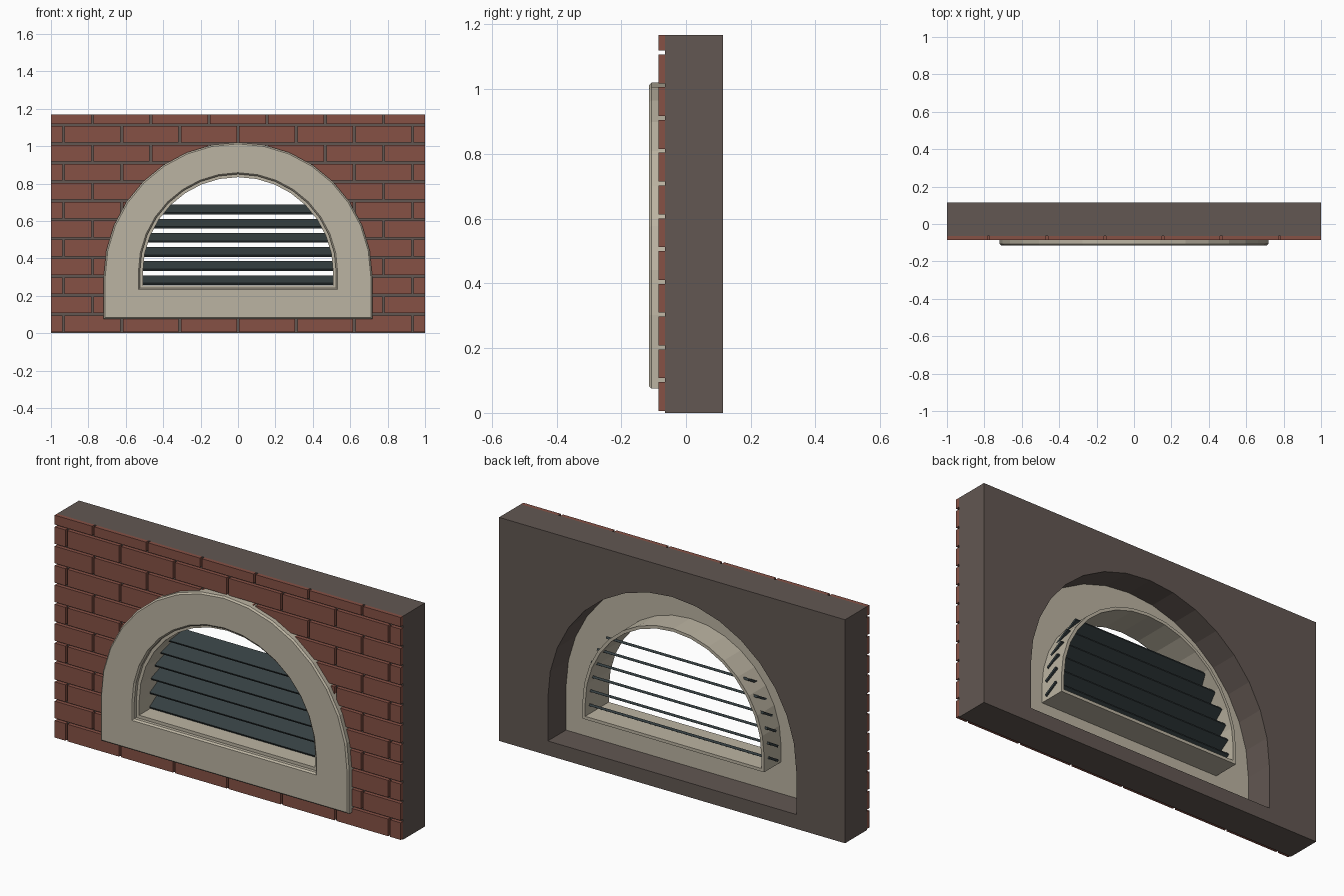
import bpy, bmesh, math
from mathutils import Matrix, Vector

cube = bpy.data.objects.get("Cube")
if cube:
    bpy.data.objects.remove(cube, do_unlink=True)


def material(name, rgb):
    m = bpy.data.materials.new(name)
    m.use_nodes = True
    m.diffuse_color = (*rgb, 1)
    m.node_tree.nodes["Principled BSDF"].inputs["Base Color"].default_value = (*rgb, 1)
    return m


BRICK = material("red_brick", (0.24, 0.083, 0.06))
STONE = material("pale_stone", (0.50, 0.455, 0.36))
MORTAR = material("grey_brown_mortar", (0.122, 0.096, 0.084))
SLAT = material("dark_slate_metal", (0.036, 0.05, 0.053))


def finish(bm, name, mat):
    bmesh.ops.recalc_face_normals(bm, faces=bm.faces)
    mesh = bpy.data.meshes.new(name)
    bm.to_mesh(mesh)
    bm.free()
    mesh.materials.append(mat)
    ob = bpy.data.objects.new(name, mesh)
    bpy.context.collection.objects.link(ob)
    return ob


def add_box(bm, lo, hi):
    lo, hi = Vector(lo), Vector(hi)
    mat = Matrix.Translation((lo + hi) / 2) @ Matrix.Diagonal((*(hi - lo), 1))
    bmesh.ops.create_cube(bm, size=1, matrix=mat)


# Arch outline: straight sill and jambs under a half circle
SEGMENTS = 16
OUTER = (0.718, 0.075, 0.302)   # radius, sill height, springing height
INNER = (0.525, 0.24, 0.325)


def arch(shape, y, grow=0.0):
    radius, sill, spring = shape
    r = radius + grow
    pts = [(-r, y, sill - grow), (r, y, sill - grow)]
    for i in range(SEGMENTS + 1):
        a = math.pi * i / SEGMENTS
        pts.append((r * math.cos(a), y, spring + r * math.sin(a)))
    return pts


def arch_ring(name, loops, mat):
    """Bridge a closed cycle of arch outlines into a hollow frame."""
    bm = bmesh.new()
    rings = [[bm.verts.new(p) for p in loop] for loop in loops]
    for k, a in enumerate(rings):
        b = rings[(k + 1) % len(rings)]
        for i in range(len(a)):
            j = (i + 1) % len(a)
            bm.faces.new((a[i], a[j], b[j], b[i]))
    return finish(bm, name, mat)


def cut(ob, cutter):
    mod = ob.modifiers.new("opening", 'BOOLEAN')
    mod.operation = 'DIFFERENCE'
    mod.solver = 'EXACT'
    mod.object = cutter
    bpy.context.view_layer.objects.active = ob
    bpy.ops.object.modifier_apply(modifier=mod.name)


# Wall core
FRONT, BACK, TOP = -0.065, 0.115, 1.168
bm = bmesh.new()
add_box(bm, (-1, FRONT, 0), (1, BACK, TOP))
wall = finish(bm, "wall_core", MORTAR)

# Brick courses, alternate rows shifted by half a brick
PITCH, COURSE, GAP = 0.311, 0.1012, 0.012
bm = bmesh.new()
for row in range(12):
    z0 = row * COURSE + GAP / 2
    z1 = min(z0 + COURSE - GAP, TOP)
    shift = PITCH / 2 if row % 2 else 0
    for col in range(-5, 5):
        x0 = max(col * PITCH + shift + GAP / 2, -1)
        x1 = min((col + 1) * PITCH + shift - GAP / 2, 1)
        if x1 - x0 > 0.005:
            add_box(bm, (x0, FRONT - 0.02, z0), (x1, FRONT, z1))
bricks = finish(bm, "brick_facing", BRICK)

# Arched opening through wall and bricks
bm = bmesh.new()
face = bm.faces.new([bm.verts.new(p) for p in arch(OUTER, -0.3)])
ext = bmesh.ops.extrude_face_region(bm, geom=[face])
bmesh.ops.translate(bm, vec=(0, 0.6, 0),
                    verts=[v for v in ext["geom"] if isinstance(v, bmesh.types.BMVert)])
cutter = finish(bm, "opening_cutter", MORTAR)
cutter.hide_render = True
for ob in (wall, bricks):
    cut(ob, cutter)
bpy.data.objects.remove(cutter, do_unlink=True)

# Stone surround with chamfered front edges
F, B, C = -0.115, -0.035, 0.008
arch_ring("stone_surround", [
    arch(OUTER, B), arch(OUTER, F + C), arch(OUTER, F, -C),
    arch(INNER, F, C), arch(INNER, F + C), arch(INNER, B)], STONE)

# Thin inner frame reaching back through the wall
F, B, T = -0.09, 0.105, 0.016
arch_ring("inner_frame", [
    arch(INNER, B), arch(INNER, F), arch(INNER, F, -T), arch(INNER, B, -T)], STONE)

# Tilted louvre slats, each as long as the arch allows
for i in range(6):
    z = 0.283 + i * 0.0755
    half = INNER[0]
    if z > INNER[2]:
        half = math.sqrt(INNER[0] ** 2 - (z - INNER[2]) ** 2)
    half += 0.008
    bm = bmesh.new()
    add_box(bm, (-half, -0.042, -0.006), (half, 0.042, 0.006))
    slat = finish(bm, f"louvre_slat_{i + 1}", SLAT)
    slat.location = (0, 0.035, z)
    slat.rotation_euler.x = math.radians(30)
